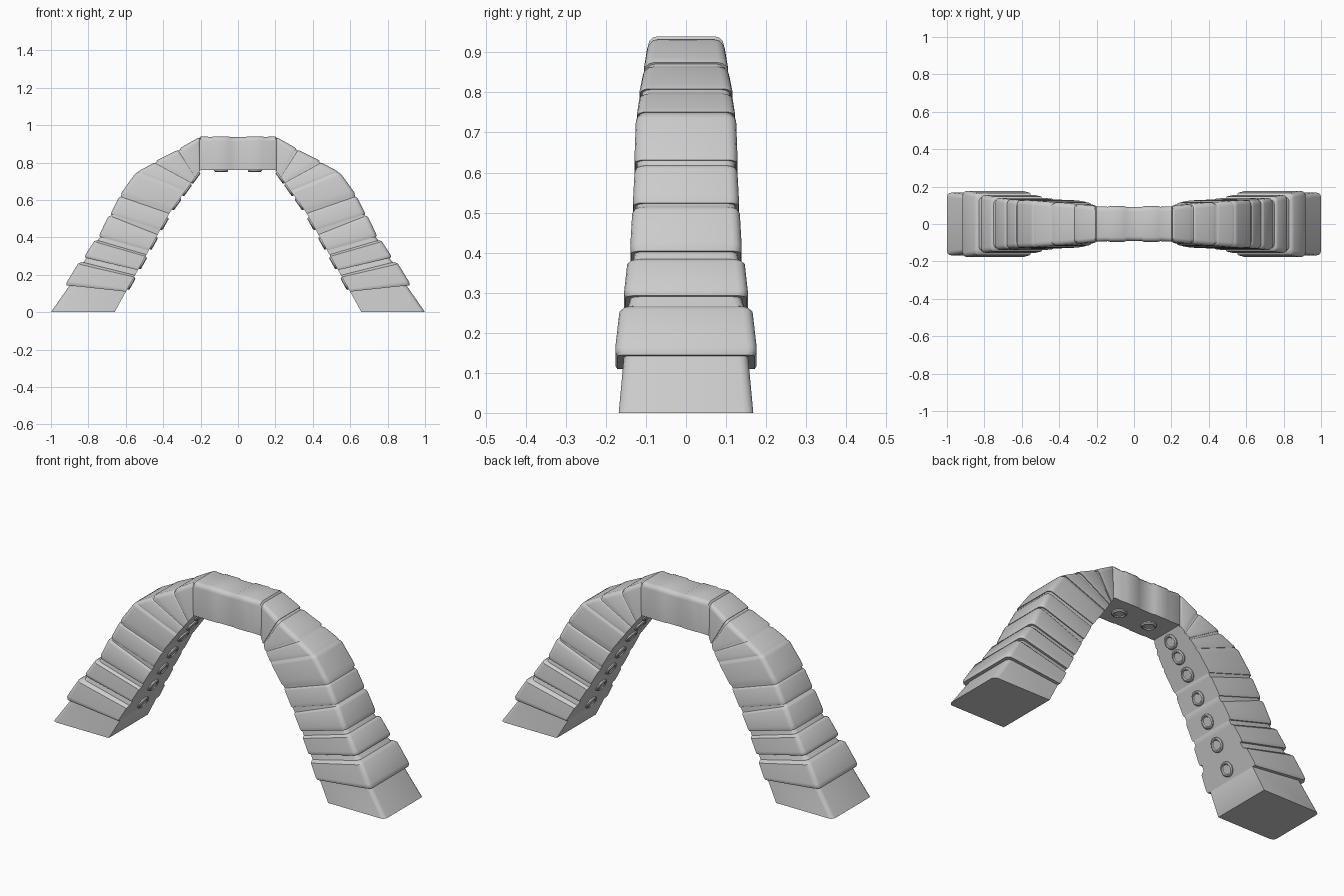
import bpy, bmesh, math
from mathutils import Vector, Matrix

if "Cube" in bpy.data.objects:
    bpy.data.objects.remove(bpy.data.objects["Cube"])


def inner(z):
    # Underside line of the right leg
    x = 0.66 - 0.5556 * z if z < 0.54 else 0.36 - 0.727 * (z - 0.54)
    return Vector((x, z))


stations = []   # (outer point, inner point, half width) in the xz plane


def station(o, i, w, inset=0.0):
    o, i = Vector(o), Vector(i)
    stations.append((o + (i - o).normalized() * inset, i, w - inset))


def band(lo, hi, zlo, zhi, wlo, whi, d):
    # One shingle: groove, rounded lower lip, taper, groove
    lo, hi, a, b = Vector(lo), Vector(hi), inner(zlo), inner(zhi)
    def at(t, inset):
        station(lo.lerp(hi, t), a.lerp(b, t), wlo + (whi - wlo) * t, inset)
    at(0, d)
    at(0, d * 0.3)
    at(0.09, d * 0.05)
    at(0.18, 0)
    at(0.92, 0)
    at(1.0, d * 0.35)
    at(1.03, d * 0.8)


# Foot, then bands climbing the leg
station((1.0, 0), inner(0), 0.168)
band((0.925, 0.145), (0.85, 0.268), 0.11, 0.195, 0.179, 0.165, 0.024)
band((0.824, 0.294), (0.765, 0.385), 0.225, 0.305, 0.156, 0.146, 0.017)
band((0.745, 0.405), (0.693, 0.515), 0.33, 0.412, 0.140, 0.134, 0.011)
band((0.682, 0.525), (0.635, 0.617), 0.44, 0.525, 0.133, 0.128, 0.008)
band((0.628, 0.632), (0.547, 0.745), 0.545, 0.64, 0.129, 0.125, 0.006)
band((0.535, 0.752), (0.45, 0.798), 0.65, 0.69, 0.123, 0.116, 0.005)
band((0.437, 0.81), (0.325, 0.866), 0.698, 0.72, 0.117, 0.107, 0.006)
band((0.312, 0.876), (0.21, 0.934), 0.726, 0.753, 0.106, 0.097, 0.006)

# Level crown with a shallow raised band
for x, inset in ((0.2, 0), (0.14, 0.003), (0.132, 0), (0.05, 0), (0.042, 0.004)):
    station((x, 0.94), (x, 0.76), 0.095, inset)

full = stations + [(Vector((-o.x, o.y)), Vector((-i.x, i.y)), w)
                   for o, i, w in reversed(stations)]


def ring(o, i, w):
    # Section: sharp inner corners, rounded outer corners
    c = 0.024
    u = (o - i).normalized()
    length = (o - i).length
    half = [(w, 0.0)]
    for k in range(4):
        a = math.radians(30 * k)
        half.append((w - c + c * math.cos(a), length - c + c * math.sin(a)))
    pts = half + [(-y, t) for y, t in reversed(half)]
    return [Vector((i.x + u.x * t, y, i.y + u.y * t)) for y, t in pts]


def finish(bm, name, angle):
    bmesh.ops.recalc_face_normals(bm, faces=bm.faces)
    me = bpy.data.meshes.new(name)
    bm.to_mesh(me)
    bm.free()
    ob = bpy.data.objects.new(name, me)
    bpy.context.collection.objects.link(ob)
    bpy.ops.object.select_all(action='DESELECT')
    ob.select_set(True)
    bpy.context.view_layer.objects.active = ob
    bpy.ops.object.shade_smooth_by_angle(angle=math.radians(angle))
    return ob


# Banded arch
bm = bmesh.new()
rings = [[bm.verts.new(p) for p in ring(*s)] for s in full]
for a, b in zip(rings, rings[1:]):
    n = len(a)
    for k in range(n):
        bm.faces.new((a[k], a[(k + 1) % n], b[(k + 1) % n], b[k]))
bm.faces.new(rings[0])
bm.faces.new(rings[-1])
finish(bm, "banded_arch", 35)

# Round studs along the underside
bm = bmesh.new()


def stud(pos, normal):
    rot = normal.to_track_quat('Z', 'Y').to_matrix().to_4x4()
    prof = ((0.037, -0.01), (0.037, 0.006), (0.032, 0.011), (0.027, 0.011), (0.023, 0.006))
    loops = []
    for r, h in prof:
        loops.append([bm.verts.new(Matrix.Translation(pos) @ rot @ Vector(
            (r * math.cos(k * math.tau / 20), r * math.sin(k * math.tau / 20), h)))
            for k in range(20)])
    for a, b in zip(loops, loops[1:]):
        for k in range(20):
            bm.faces.new((a[k], a[(k + 1) % 20], b[(k + 1) % 20], b[k]))
    bm.faces.new(loops[0])
    bm.faces.new(loops[-1])


for s in (1, -1):
    for z in (0.155, 0.265, 0.37, 0.475, 0.58, 0.655, 0.72):
        p = inner(z)
        d = inner(z + 0.001) - inner(z - 0.001)
        stud(Vector((s * p.x, 0, p.y)), Vector((-s * d.y, 0, d.x)).normalized())
    stud(Vector((s * 0.09, 0, 0.76)), Vector((0, 0, -1)))
finish(bm, "underside_studs", 35)
